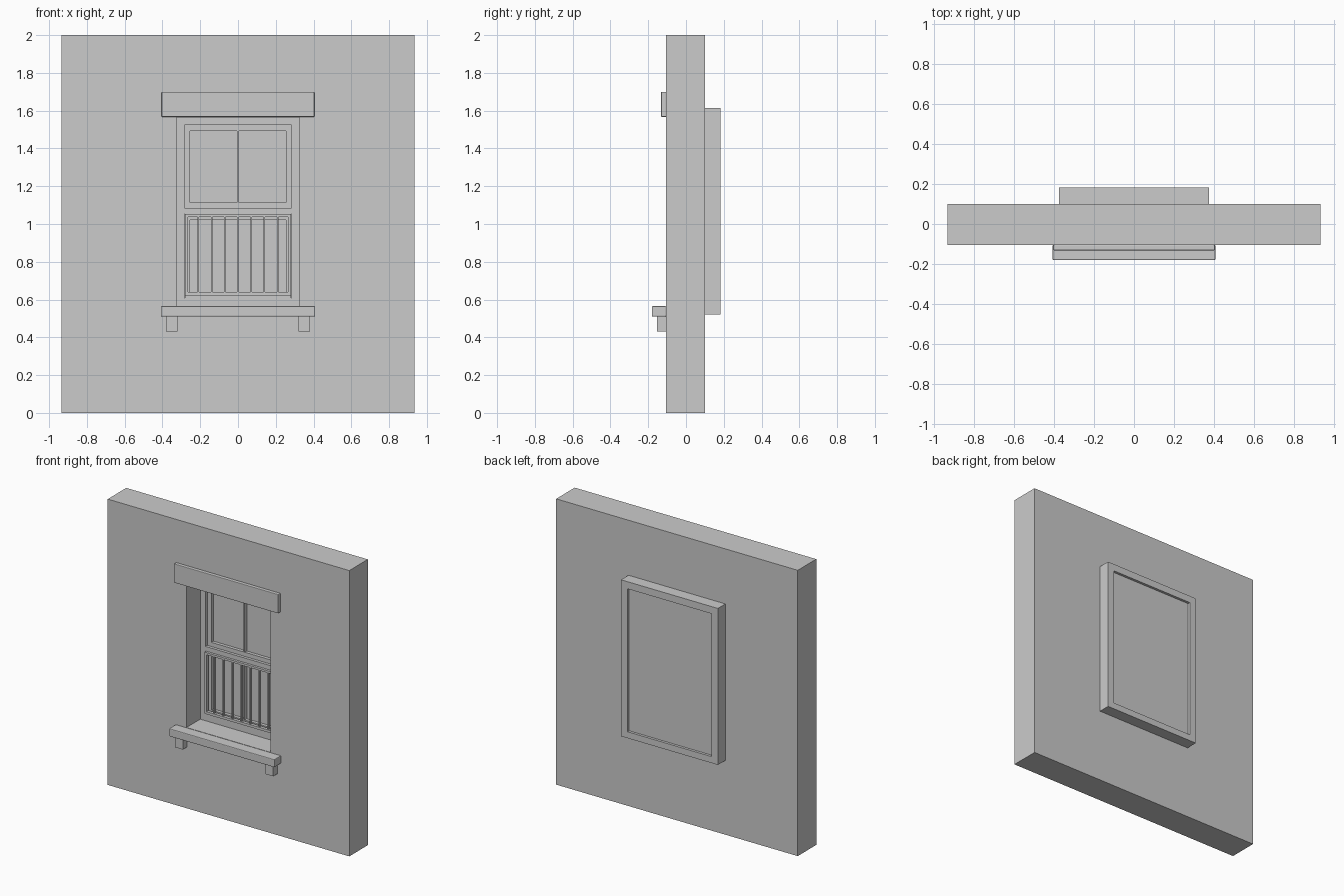
import bpy
import bmesh
from mathutils import Vector

if "Cube" in bpy.data.objects:
    bpy.data.objects.remove(bpy.data.objects["Cube"], do_unlink=True)

GREY = (0.6, 0.6, 0.6, 1.0)
plaster = bpy.data.materials.new("plain_grey")
plaster.use_nodes = True
plaster.diffuse_color = GREY
plaster.node_tree.nodes["Principled BSDF"].inputs["Base Color"].default_value = GREY


def finish(name, bm, bevel=0):
    """Turn a bmesh into a named, coloured object."""
    bmesh.ops.recalc_face_normals(bm, faces=bm.faces)
    mesh = bpy.data.meshes.new(name)
    bm.to_mesh(mesh)
    bm.free()
    mesh.materials.append(plaster)
    obj = bpy.data.objects.new(name, mesh)
    bpy.context.collection.objects.link(obj)
    if bevel:
        mod = obj.modifiers.new("soft_edges", 'BEVEL')
        mod.width = bevel
        mod.segments = 2
    return obj


def panel(name, xs, zs, y0, y1, holes=(), bevel=0):
    """Slab from y0 to y1 over a grid of cells, leaving out the hole cells."""
    bm = bmesh.new()
    grid = [[bm.verts.new((x, y0, z)) for z in zs] for x in xs]
    for i in range(len(xs) - 1):
        for j in range(len(zs) - 1):
            if (i, j) not in holes:
                bm.faces.new((grid[i][j], grid[i + 1][j],
                              grid[i + 1][j + 1], grid[i][j + 1]))
    bmesh.ops.delete(bm, geom=[v for v in bm.verts if not v.link_faces], context='VERTS')
    front = bm.faces[:]
    copy = bmesh.ops.extrude_face_region(bm, geom=front, use_keep_orig=True)["geom"]
    moved = [g for g in copy if isinstance(g, bmesh.types.BMVert)]
    bmesh.ops.translate(bm, verts=moved, vec=Vector((0, y1 - y0, 0)))
    return finish(name, bm, bevel)


def box(name, x0, x1, y0, y1, z0, z1, bevel=0):
    return panel(name, (x0, x1), (z0, z1), y0, y1, bevel=bevel)


HW = 0.325              # half width of the opening
SILL, HEAD = 0.565, 1.565
CENTRE = [(1, 1)]

# Wall and the raised lining at its back
panel("wall", (-0.935, -HW, HW, 0.935), (0, SILL, HEAD, 2), -0.105, 0.1, CENTRE)
panel("back_lining", (-0.375, -HW, HW, 0.375), (0.52, SILL, HEAD, 1.615),
      0.1, 0.183, CENTRE)

# Fixed window frame with an upper and a lower opening
panel("window_frame", (-HW, -0.284, 0.284, HW),
      (SILL, 0.608, 1.053, 1.085, 1.524, HEAD), 0.047, 0.09, [(1, 1), (1, 3)])
box("window_pane", -HW, HW, 0.09, 0.165, SILL, HEAD)

# Two sashes, each with a thin centre bar
for name, z0, z1, low, high in (("upper_sash", 1.085, 1.524, 1.114, 1.492),
                                ("lower_sash", 0.608, 1.053, 0.64, 1.02)):
    panel(name, (-0.284, -0.253, -0.005, 0.005, 0.253, 0.284),
          (z0, low, high, z1), 0.067, 0.09, [(1, 1), (3, 1)])

# Guard rail in front of the lower sash
panel("guard_frame", (-0.28, -0.265, 0.265, 0.28), (0.622, 0.64, 1.038, 1.053),
      0.03, 0.052, CENTRE)
box("guard_foot", -0.28, 0.28, 0.04, 0.052, 0.608, 0.622)
for i in range(-3, 4):
    x = i * 0.07
    box("guard_bar", x - 0.004, x + 0.004, 0.034, 0.05, 0.64, 1.038)

# Outside trim: lintel, sill and its brackets
box("lintel", -0.404, 0.404, -0.132, -0.105, 1.567, 1.7, 0.004)
box("sill", -0.408, 0.408, -0.181, -0.105, 0.51, SILL, 0.005)
for side, x in (("right", -0.35), ("left", 0.35)):
    box(side + "_bracket", x - 0.03, x + 0.03, -0.153, -0.105, 0.43, 0.512)
